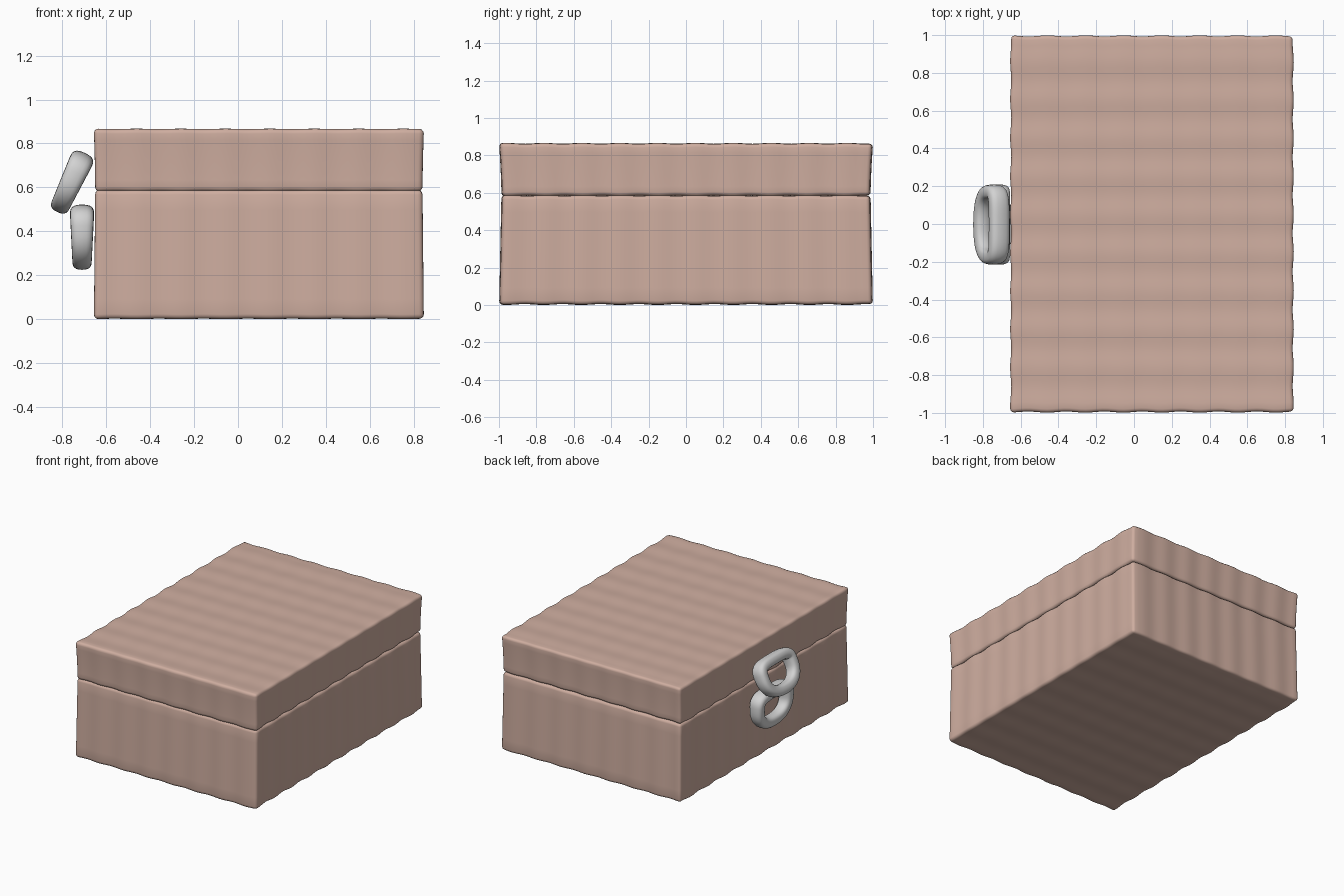
import bpy, bmesh, math
from mathutils import Vector

if "Cube" in bpy.data.objects:
    bpy.data.objects.remove(bpy.data.objects["Cube"])


def material(name, rgb):
    m = bpy.data.materials.new(name)
    m.diffuse_color = (*rgb, 1)
    m.use_nodes = True
    m.node_tree.nodes["Principled BSDF"].inputs["Base Color"].default_value = m.diffuse_color
    return m


TAN = material("dusty pink board", (0.62, 0.42, 0.35))
METAL = material("light grey metal", (0.65, 0.65, 0.65))
CX = 0.095                      # centre of the box in x
K = 2 * math.pi / 0.2           # ripple frequency


def finish(bm, name, mat):
    bmesh.ops.recalc_face_normals(bm, faces=bm.faces)
    for f in bm.faces:
        f.smooth = True
    me = bpy.data.meshes.new(name)
    bm.to_mesh(me)
    bm.free()
    me.materials.append(mat)
    ob = bpy.data.objects.new(name, me)
    bpy.context.collection.objects.link(ob)
    return ob


def soft_box(name, z0, z1, flare):
    """Rounded, rippled box; flare(t) widens it by height t in 0..1."""
    hx, hy, hz = 0.742, 0.984, (z1 - z0) / 2
    bm = bmesh.new()
    bmesh.ops.create_cube(bm, size=2)
    for v in bm.verts:
        v.co = Vector((v.co.x * hx, v.co.y * hy, v.co.z * hz))
    bmesh.ops.bevel(bm, geom=bm.edges[:], offset=0.02, segments=3,
                    profile=0.5, affect='EDGES')
    # slice into a fine grid so the ripples have points to move
    for axis, half, count in ((0, hx, 50), (1, hy, 66), (2, hz, 8)):
        no = Vector((0, 0, 0))
        no[axis] = 1
        for i in range(1, count):
            p = (half - 0.021) * (2 * i / count - 1)
            bmesh.ops.bisect_plane(bm, geom=bm.verts[:] + bm.edges[:] + bm.faces[:],
                                   plane_co=no * p, plane_no=no, dist=1e-5)
    for v in bm.verts:
        x, y, z = v.co
        t = min(1.0, max(0.0, (z / hz + 1) / 2))
        fl = flare(t)
        wx, wy = math.sin(K * x), math.sin(K * y)
        v.co = Vector((CX + x + x / hx * (fl * 0.5 + 0.003 * wy),
                       y + y / hy * (fl + 0.003 * wx),
                       z0 + hz + z + z / hz * (0.0025 * wy + 0.001 * wx)))
    return finish(bm, name, TAN)


# box body and lid
soft_box("box_body", 0.004, 0.586, lambda t: 0.012 * (1 - t))
soft_box("box_lid", 0.584, 0.864, lambda t: 0.013 * t ** 1.6)


def spow(c, e):
    return math.copysign(abs(c) ** e, c)


def ring(name, top, tilt):
    """D-shaped ring hanging from its upper bar, tilted about y."""
    bm = bmesh.new()
    n, m = 64, 20

    def path(i):
        a = 2 * math.pi * i / n
        c, s = math.cos(a), math.sin(a)
        e = 0.5 if s > 0 else 0.85
        return Vector((0, 0.172 * spow(c, e),
                       -0.125 + (0.085 if s > 0 else 0.132) * spow(s, e)))

    loops = []
    for i in range(n):
        p = path(i)
        tan = (path(i + 0.3) - path(i - 0.3)).normalized()
        out = Vector((0, tan.z, -tan.y))
        depth = 0.055 + 0.05 * (p.z + 0.04)
        loop = []
        for j in range(m):
            b = 2 * math.pi * j / m
            q = p + out * 0.04 * spow(math.cos(b), 0.75)
            q.x = depth * spow(math.sin(b), 0.75)
            x = q.x * math.cos(tilt) + q.z * math.sin(tilt)
            z = q.z * math.cos(tilt) - q.x * math.sin(tilt)
            loop.append(bm.verts.new((top[0] + x, q.y - 0.003, top[1] + z)))
        loops.append(loop)
    for i in range(n):
        a, b = loops[i], loops[(i + 1) % n]
        for j in range(m):
            k = (j + 1) % m
            bm.faces.new((a[j], a[k], b[k], b[j]))
    return finish(bm, name, METAL)


# two clasp rings on the left side
ring("lower_clasp_ring", (-0.71, 0.522), 0.0)
ring("upper_clasp_ring", (-0.697, 0.757), math.radians(25))
